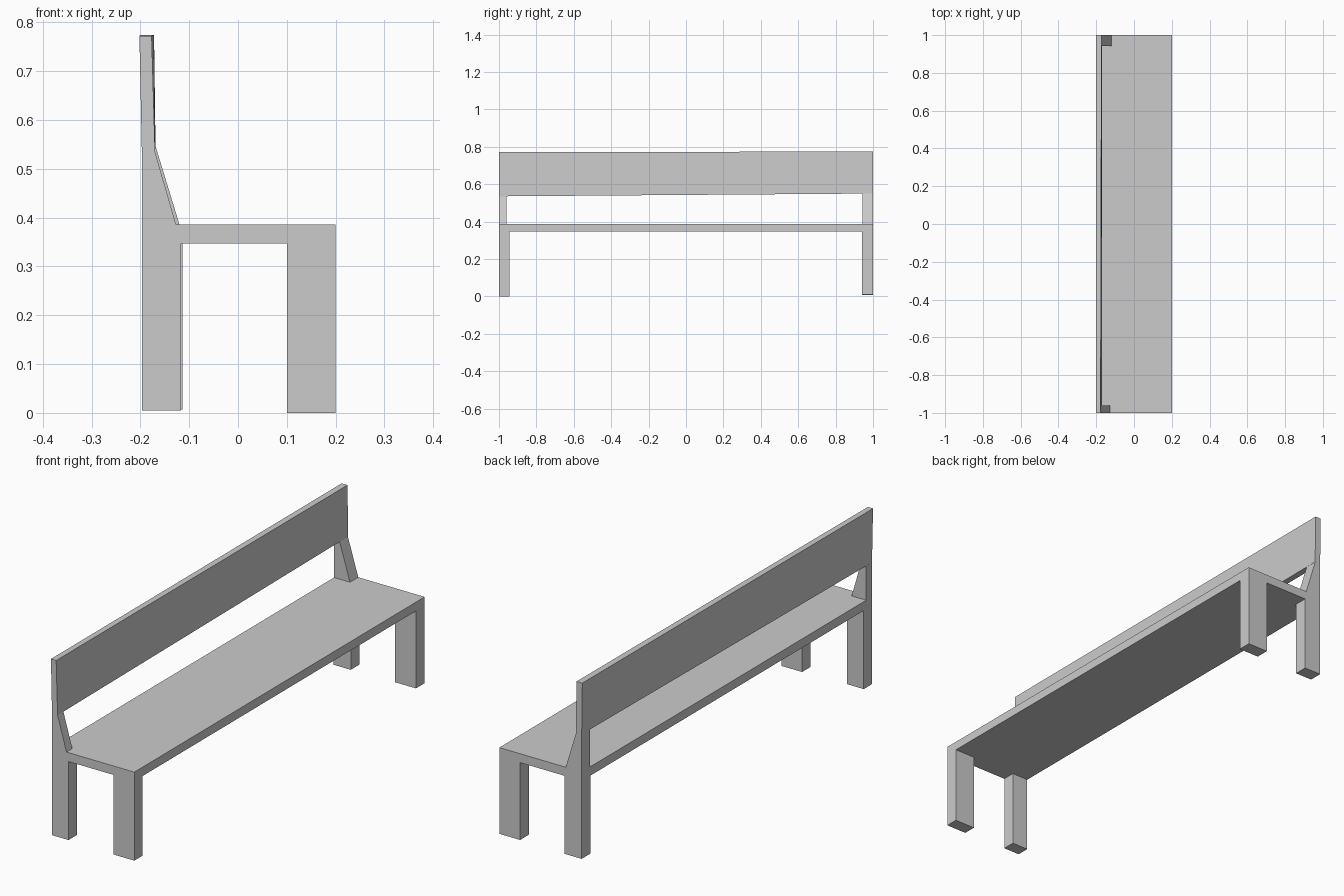
import bpy

if "Cube" in bpy.data.objects:
    bpy.data.objects.remove(bpy.data.objects["Cube"])


def loft(name, y0, prof0, y1, prof1=None):
    """Solid between an (x, z) profile at y0 and a matching profile at y1."""
    prof1 = prof1 or prof0
    n = len(prof0)
    verts = [(x, y0, z) for x, z in prof0] + [(x, y1, z) for x, z in prof1]
    faces = [tuple(range(n)), tuple(range(2 * n - 1, n - 1, -1))]
    faces += [(i, i + n, (i + 1) % n + n, (i + 1) % n) for i in range(n)]
    mesh = bpy.data.meshes.new(name)
    mesh.from_pydata(verts, [], faces)
    mesh.update()
    obj = bpy.data.objects.new(name, mesh)
    bpy.context.collection.objects.link(obj)
    return obj


def rect(x0, x1, z0, z1):
    return [(x0, z0), (x1, z0), (x1, z1), (x0, z1)]


SEAT_LOW, SEAT_TOP, BACK = 0.347, 0.386, -0.197

# Seat plank
loft("seat", -1, rect(BACK, 0.2, SEAT_LOW, SEAT_TOP), 1)

# Legs and tapered back posts; the two ends differ slightly
ends = [
    # side, y0, y1, front foot z, back foot z, leg front x, post y0, post y1, post foot x, post top z
    ("left", -1, -0.943, 0.0, 0.005, -0.117, -1, -0.96, -0.127, 0.535),
    ("right", 0.94, 1, 0.01, 0.007, -0.114, 0.943, 1, -0.12, 0.55),
]
for side, y0, y1, foot_f, foot_b, leg_x, p0, p1, post_x, post_z in ends:
    loft(f"front_leg_{side}", y0, rect(0.1, 0.2, foot_f, SEAT_LOW), y1)
    loft(f"back_leg_{side}", y0, rect(BACK, leg_x, foot_b, SEAT_LOW), y1)
    loft(f"back_post_{side}", p0,
         [(BACK, SEAT_TOP), (post_x, SEAT_TOP), (-0.17, post_z), (BACK, post_z)], p1)

# Backrest board, leaning back slightly, its lower edge rising to one end
loft("backrest", -1, [(BACK, 0.535), (-0.17, 0.535), (-0.177, 0.772), (-0.202, 0.772)],
     1, [(BACK, 0.55), (-0.169, 0.55), (-0.172, 0.774), (-0.2, 0.774)])
